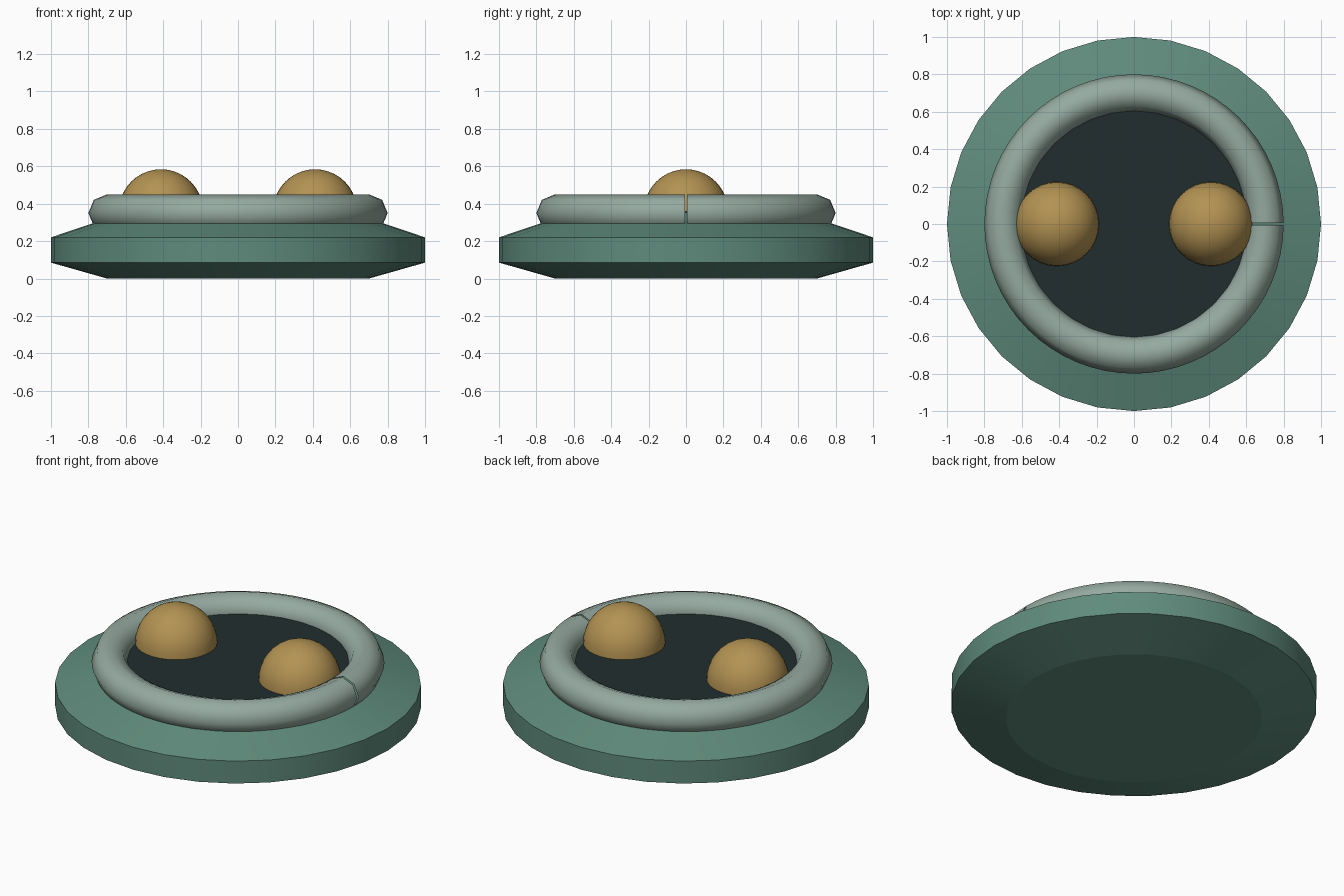
import bpy, bmesh, math

if "Cube" in bpy.data.objects:
    bpy.data.objects.remove(bpy.data.objects["Cube"])


def material(name, rgb):
    m = bpy.data.materials.new(name)
    m.diffuse_color = (*rgb, 1)
    m.use_nodes = True
    m.node_tree.nodes["Principled BSDF"].inputs["Base Color"].default_value = m.diffuse_color
    return m


GREEN = material("sea green", (0.115, 0.260, 0.202))
GREY = material("pale grey green", (0.300, 0.400, 0.350))
DARK = material("dark slate", (0.015, 0.027, 0.027))
GOLD = material("ochre gold", (0.450, 0.290, 0.085))


def lathe(name, profile, sides, mat, smooth=30, closed=False, gap=0.0, center=(0, 0, 0)):
    """Spin an (r, z) profile round z; closed loops make a ring, gap leaves a slit at +x."""
    bm = bmesh.new()
    steps = sides + 1 if gap else sides
    sweep = 2 * math.pi - 2 * gap
    rows = []
    for i in range(steps):
        a = gap + sweep * i / sides
        rows.append([bm.verts.new((r * math.cos(a), r * math.sin(a), z)) for r, z in profile])
    n = len(profile)
    for i in range(sides):
        a, b = rows[i], rows[(i + 1) % steps]
        for j in range(n if closed else n - 1):
            k = (j + 1) % n
            bm.faces.new((a[j], b[j], b[k], a[k]))
    if not closed:
        bm.faces.new([r[0] for r in reversed(rows)])
        bm.faces.new([r[-1] for r in rows])
    bmesh.ops.remove_doubles(bm, verts=bm.verts, dist=1e-5)
    bmesh.ops.recalc_face_normals(bm, faces=bm.faces)
    mesh = bpy.data.meshes.new(name)
    bm.to_mesh(mesh)
    bm.free()
    mesh.materials.append(mat)
    ob = bpy.data.objects.new(name, mesh)
    ob.location = center
    bpy.context.collection.objects.link(ob)
    bpy.ops.object.select_all(action='DESELECT')
    ob.select_set(True)
    bpy.context.view_layer.objects.active = ob
    bpy.ops.object.shade_smooth_by_angle(angle=math.radians(smooth))
    return ob


# Faceted round base with sloped underside and shoulder
lathe("base", [(0.70, 0), (1.0, 0.085), (1.0, 0.22), (0.60, 0.355)], 32, GREEN, smooth=13)

# Dark plate on top of the base
lathe("top_plate", [(0.605, 0.352), (0.605, 0.36)], 32, DARK)

# Split ring with an eight-sided section and a thin slit at +x
section = [(0.7 + 0.1 * math.cos(i * math.pi / 4), 0.35 + 0.1 * math.sin(i * math.pi / 4))
           for i in range(8)]
lathe("ring", section, 64, GREY, smooth=60, closed=True, gap=0.007)

# Two domes resting on the plate
R = 0.225
arc = [(R * math.cos(math.radians(t)), R * math.sin(math.radians(t))) for t in range(0, 90, 9)]
arc.append((0.002, R))
for side, x in (("left", -0.412), ("right", 0.412)):
    lathe(side + "_dome", arc, 32, GOLD, smooth=40, center=(x, 0, 0.359))
